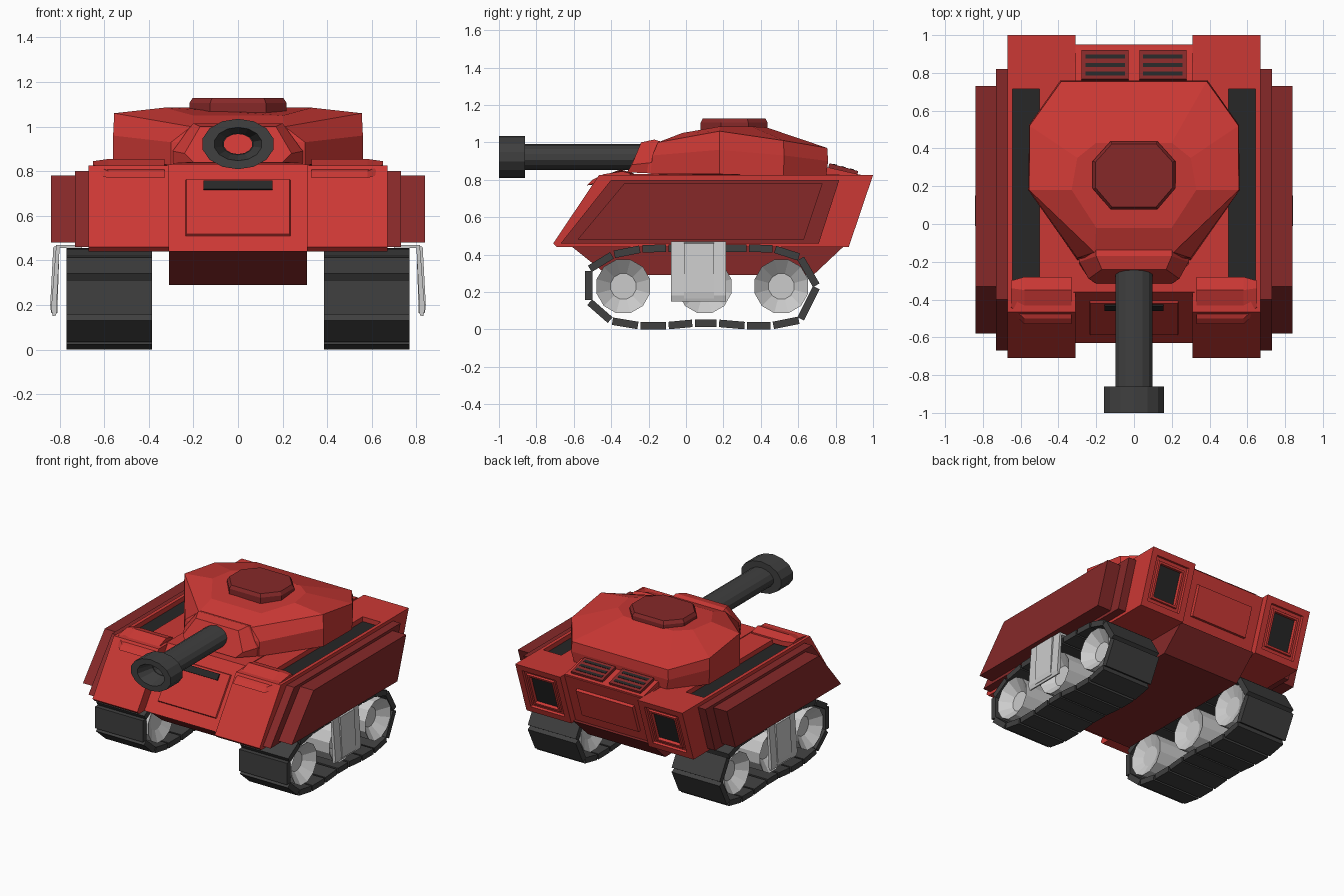
import bpy, bmesh, math
from mathutils import Matrix, Vector

if "Cube" in bpy.data.objects:
    bpy.data.objects.remove(bpy.data.objects["Cube"])


def material(name, rgb):
    m = bpy.data.materials.new(name)
    m.diffuse_color = (*rgb, 1)
    m.use_nodes = True
    m.node_tree.nodes["Principled BSDF"].inputs["Base Color"].default_value = m.diffuse_color
    return m


RED = material("red_paint", (0.60, 0.04, 0.035))
DARK_RED = material("dark_red_paint", (0.24, 0.022, 0.022))
RUBBER = material("dark_grey", (0.05, 0.05, 0.05))
BLACK = material("near_black", (0.02, 0.02, 0.02))


def finish(name, bm, mats=(), mirror=False):
    bmesh.ops.recalc_face_normals(bm, faces=bm.faces)
    me = bpy.data.meshes.new(name)
    bm.to_mesh(me)
    bm.free()
    for m in mats:
        me.materials.append(m)
    ob = bpy.data.objects.new(name, me)
    bpy.context.collection.objects.link(ob)
    if mirror:
        ob.modifiers.new("mirror", 'MIRROR')
    return ob


def loft_bm(rings, closed=False):
    bm = bmesh.new()
    vs = [[bm.verts.new(p) for p in r] for r in rings]
    n = len(vs[0])
    pairs = list(zip(vs, vs[1:])) + ([(vs[-1], vs[0])] if closed else [])
    for a, b in pairs:
        for i in range(n):
            j = (i + 1) % n
            bm.faces.new((a[i], a[j], b[j], b[i]))
    if not closed:
        bm.faces.new(vs[0])
        bm.faces.new(vs[-1])
    bmesh.ops.recalc_face_normals(bm, faces=bm.faces)
    return bm


def prism_bm(profile, x0, x1):
    return loft_bm([[(x, y, z) for y, z in profile] for x in (x0, x1)])


def halves(half):
    return half + [(-x, y, z) for x, y, z in reversed(half)]


def lathe(name, profile, n, place, mats=(), mirror=False, closed=False):
    rings = [[place(a, r * math.cos(t), r * math.sin(t))
              for t in (2 * math.pi * (k + .5) / n for k in range(n))] for a, r in profile]
    return finish(name, loft_bm(rings, closed), mats, mirror)


def add_box(bm, centre, size, rx=0):
    m = Matrix.Translation(centre) @ Matrix.Rotation(rx, 4, 'X') @ Matrix.Diagonal((*size, 1))
    bmesh.ops.create_cube(bm, size=1, matrix=m)


def inset(bm, direction, steps):
    """Inset the face that points most along direction, in (thickness, depth) steps."""
    d = Vector(direction)
    bm.normal_update()
    f = max(bm.faces, key=lambda q: q.normal.dot(d))
    for t, depth in steps:
        bmesh.ops.inset_region(bm, faces=[f], thickness=t, depth=depth, use_even_offset=True)
    return f


# Centre hull with raised front and rear panels
bm = prism_bm([(-.63, .44), (-.36, .83), (.76, .83), (.95, .82), (.82, .44)], -.32, .32)
inset(bm, (0, -.82, .57), [(.085, 0), (.004, .01)])
inset(bm, (0, .95, -.32), [(.09, 0), (.004, .02)])
finish("hull", bm, [RED])
finish("lower_hull", prism_bm([(-.62, .45), (-.42, .29), (.68, .29), (.85, .45)], -.31, .31), [DARK_RED])

# Vision slit on the sloped front
bm = bmesh.new()
add_box(bm, (0, -.437, .732), (.31, .025, .045), -.606)
finish("vision_slit", bm, [BLACK])

# Side pods with rear light frames and a recessed deck well
bm = prism_bm([(-.71, .46), (-.69, .44), (.87, .44), (1.0, .825), (-.465, .825)], .31, .67)
lamp = inset(bm, (0, .95, -.33), [(.045, 0), (.004, -.015), (.02, 0), (.004, .012), (.015, 0), (.004, -.02)])
lamp.material_index = 1
pod = finish("side_pod", bm, [RED, BLACK])
bm = bmesh.new()
add_box(bm, (.572, .20, .85), (.145, 1.03, .14))
cutter = finish("deck_well_cutter", bm)
cutter.hide_render = True
boolean = pod.modifiers.new("deck_well", 'BOOLEAN')
boolean.object = cutter
boolean.solver = 'EXACT'
bpy.context.view_layer.objects.active = pod
bpy.ops.object.modifier_apply(modifier="deck_well")
bpy.data.objects.remove(cutter)
pod.modifiers.new("mirror", 'MIRROR')
bm = bmesh.new()
add_box(bm, (.572, .20, .785), (.143, 1.028, .012))
finish("deck_well_floor", bm, [BLACK], True)

# Layered side skirts
finish("inner_skirt", prism_bm([(-.67, .46), (.71, .46), (.82, .80), (-.40, .80)], .66, .73), [DARK_RED], True)
finish("outer_skirt", prism_bm([(-.58, .48), (.63, .48), (.73, .78), (-.33, .78)], .72, .838), [DARK_RED], True)

# Front fender caps, tapering outwards
cap = [(-.53, .77), (-.50, .80), (-.35, .855), (-.28, .835), (-.28, .80)]
cap_out = [(-.46, .79), (-.44, .83), (-.34, .845), (-.30, .835), (-.30, .80)]
finish("fender_cap", loft_bm([[(x, y, z) for y, z in c] for x, c in ((.33, cap), (.58, cap), (.65, cap_out))]),
       [RED], True)

# Engine deck with two grilles
slope = math.atan2(-.06, .22)
finish("engine_deck", prism_bm([(.70, .80), (.70, .88), (.94, .825), (.94, .80)], -.31, .31), [RED])
bm = bmesh.new()
add_box(bm, (.153, .84, .853), (.25, .16, .03), slope)
finish("grille_frame", bm, [DARK_RED], True)
bm = bmesh.new()
for y in (.797, .842, .887):
    add_box(bm, (.153, y, .867 - (y - .84) * .273), (.21, .022, .008), slope)
finish("grille_slots", bm, [BLACK], True)

# Turret
finish("turret", loft_bm([halves(r) for r in (
    [(.37, .75, .82), (.55, .52, .82), (.56, .18, .83), (.30, -.19, .83)],
    [(.39, .76, .90), (.555, .525, .93), (.56, .18, .96), (.30, -.18, .93)],
    [(.385, .755, .97), (.553, .52, 1.01), (.555, .18, 1.06), (.21, -.15, 1.0)],
    [(.2, .43, 1.08), (.3, .35, 1.085), (.33, .18, 1.085), (.2, -.02, 1.05)])]), [RED])
finish("gun_mantlet", loft_bm([halves(r) for r in (
    [(.20, -.12, 1.0), (.30, -.12, .90), (.30, -.12, .83)],
    [(.20, -.17, 1.015), (.29, -.20, .89), (.29, -.21, .835)],
    [(.17, -.24, 1.0), (.24, -.29, .88), (.20, -.315, .84)])]), [RED])
hatch = [(.12, .43), (.21, .33), (.21, .19), (.12, .085)]
finish("turret_hatch", loft_bm([halves([(x * s, .258 + (y - .258) * s, z) for x, y in hatch])
                                for s, z in ((1.04, 1.06), (1.04, 1.105), (.97, 1.128))]), [DARK_RED])

# Gun barrel and muzzle, flattened tubes
def gun(a, u, v):
    return (u * 1.44, a, .922 + v)
lathe("gun_barrel", [(-.2, .07), (-.88, .07), (-.88, .045), (-.2, .045)], 14, gun, [RUBBER], closed=True)
lathe("muzzle", [(-.86, .113), (-1, .113), (-1, .075), (-.87, .046), (-.86, .046)], 14, gun, [RUBBER], closed=True)

# Track links around a closed path
path = [(-.52, .32), (-.52, .15), (-.40, .045), (-.25, .02), (-.10, .02), (.04, .033), (.17, .033),
        (.32, .02), (.46, .02), (.61, .05), (.70, .23), (.61, .385), (.47, .43), (.33, .435),
        (.19, .435), (.05, .435), (-.10, .435), (-.24, .43), (-.39, .40)]
bm = bmesh.new()
for (y0, z0), (y1, z1) in zip(path, path[1:] + path[:1]):
    add_box(bm, (.577, (y0 + y1) / 2, (z0 + z1) / 2),
            (.385, math.hypot(y1 - y0, z1 - z0) - .014, .04), math.atan2(z1 - z0, y1 - y0))
finish("track_links", bm, [RUBBER], True)

# Dished road wheels
for name, wy in (("front", -.335), ("middle", .10), ("rear", .51)):
    lathe(name + "_wheel", [(.42, .07), (.385, .148), (.765, .148), (.70, .07)], 12,
          lambda a, u, v: (a, wy + u, .23 + v), mirror=True)

# Suspension bracket: bent plate with a middle rib
plate = [(.70, .47), (.815, .47), (.838, .18), (.83, .15), (.815, .155), (.80, .455), (.70, .455)]
rib = [(.80, .47), (.828, .46), (.842, .20), (.838, .165), (.81, .165)]
for name, outline, y0, y1 in (("bracket_plate", plate, -.08, .215), ("bracket_rib", rib, -.01, .15)):
    finish(name, loft_bm([[(x, y, z) for x, z in outline] for y in (y0, y1)]), mirror=True)
